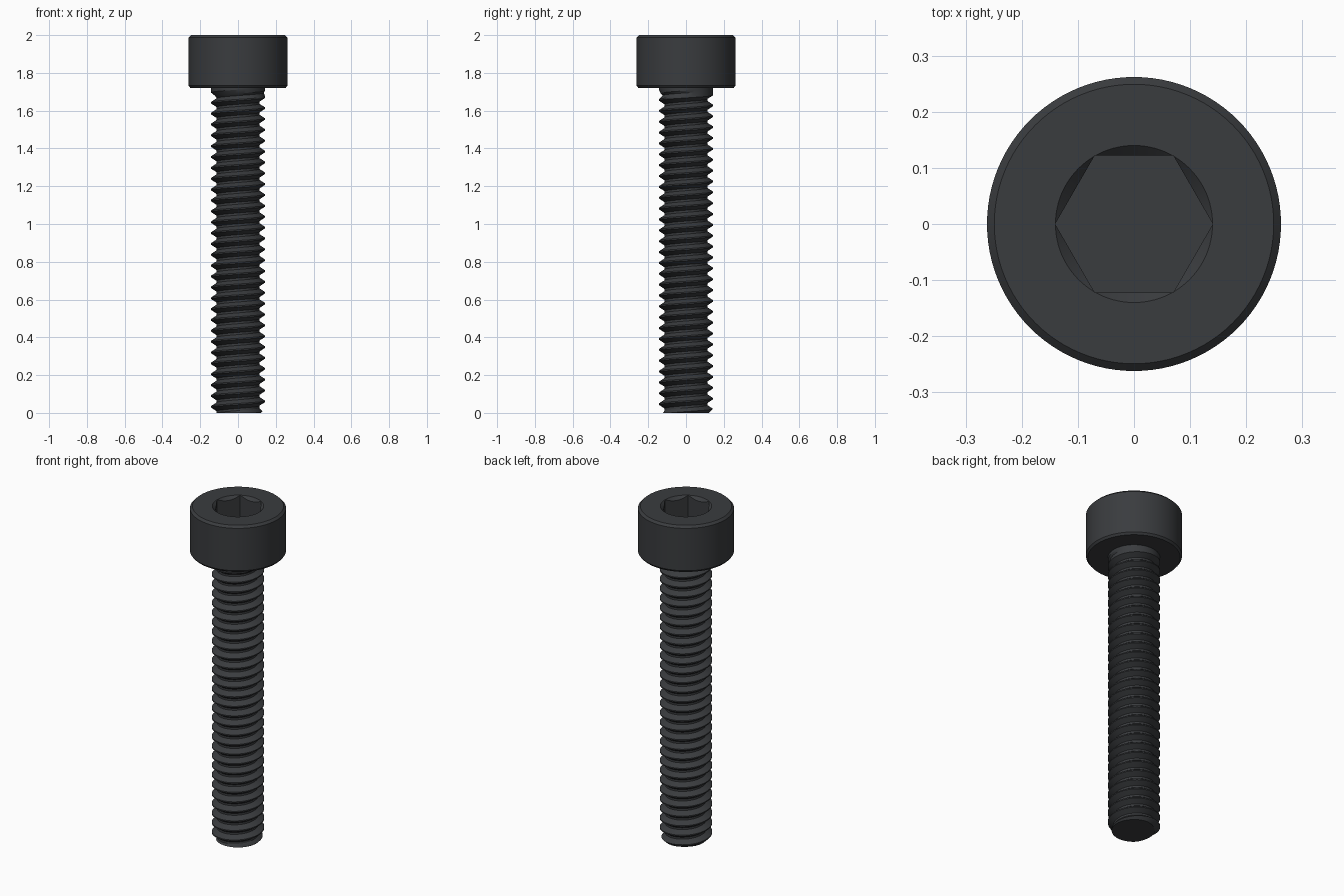
import bpy, bmesh, math

if "Cube" in bpy.data.objects:
    bpy.data.objects.remove(bpy.data.objects["Cube"])

TAU = 2 * math.pi
HEAD_Z, TOP_Z = 1.72, 2.0
PITCH, R_MAJOR, R_MINOR = 0.0575, 0.143, 0.113

mat = bpy.data.materials.new("black_steel")
mat.diffuse_color = (0.042, 0.045, 0.049, 1)
mat.use_nodes = True
mat.node_tree.nodes["Principled BSDF"].inputs["Base Color"].default_value = mat.diffuse_color


def make_object(name, bm):
    bmesh.ops.recalc_face_normals(bm, faces=bm.faces)
    mesh = bpy.data.meshes.new(name)
    bm.to_mesh(mesh)
    bm.free()
    ob = bpy.data.objects.new(name, mesh)
    bpy.context.collection.objects.link(ob)
    mesh.materials.append(mat)
    return ob


def select(ob):
    bpy.ops.object.select_all(action='DESELECT')
    ob.select_set(True)
    bpy.context.view_layer.objects.active = ob


def lathe(name, profile, segs):
    """Closed solid from (radius, z) rings, first corner on +x."""
    bm = bmesh.new()
    rings = [[bm.verts.new((r * math.cos(TAU * j / segs), r * math.sin(TAU * j / segs), z))
              for j in range(segs)] for r, z in profile]
    for a, b in zip(rings, rings[1:]):
        for j in range(segs):
            k = (j + 1) % segs
            bm.faces.new((a[j], a[k], b[k], b[j]))
    bm.faces.new(rings[0][::-1])
    bm.faces.new(rings[-1])
    return make_object(name, bm)


# Cylindrical head with chamfered rims
head = lathe("head", [(0.252, HEAD_Z), (0.262, HEAD_Z + 0.012),
                      (0.262, TOP_Z - 0.013), (0.249, TOP_Z)], 96)

# Hex socket and its conical countersink
cutters = [lathe("socket_cutter", [(0.1405, TOP_Z - 0.14), (0.1405, TOP_Z + 0.05)], 6),
           lathe("countersink_cutter", [(0.05, TOP_Z - 0.09), (0.16, TOP_Z + 0.02)], 96)]
for cutter in cutters:
    cutter.hide_render = True
    mod = head.modifiers.new(cutter.name, 'BOOLEAN')
    mod.operation = 'DIFFERENCE'
    mod.solver = 'EXACT'
    mod.object = cutter
    select(head)
    bpy.ops.object.modifier_apply(modifier=mod.name)
for cutter in cutters:
    bpy.data.objects.remove(cutter)

# Threaded shank: rows follow the helix, clamped flat at both ends
STEPS = [0.0, 0.12, 0.46, 0.66]      # crest, flank, root, flank


def thread_radius(f):
    f %= 1.0
    if f < 0.12:
        t = 1.0
    elif f < 0.46:
        t = (0.46 - f) / 0.34
    elif f < 0.66:
        t = 0.0
    else:
        t = (f - 0.66) / 0.34
    return R_MINOR + (R_MAJOR - R_MINOR) * t


def thread_point(turn, f):
    z = min(max((turn + f) * PITCH, 0.0), HEAD_Z + 0.005)
    r = thread_radius(z / PITCH - turn)
    r = min(r, 0.122 + z)                               # end chamfer
    r = max(r, min(R_MAJOR, R_MAJOR - (1.7 - z)))       # run-out under head
    return (r * math.cos(TAU * turn), r * math.sin(TAU * turn), z)


SEGS = 64
turns = math.ceil(HEAD_Z / PITCH) + 2
fracs = [n + s for n in range(-3, turns) for s in STEPS]
bm = bmesh.new()
rows = [[bm.verts.new(thread_point(j / SEGS, f)) for j in range(SEGS + 1)] for f in fracs]
for a, b in zip(rows, rows[1:]):
    for j in range(SEGS):
        # skip cells flattened by the end clamps
        if b[j].co.z - a[j].co.z + b[j + 1].co.z - a[j + 1].co.z > 1e-6:
            bm.faces.new((a[j], a[j + 1], b[j + 1], b[j]))
bm.faces.new(rows[0][:SEGS][::-1])
bm.faces.new(rows[-1][:SEGS])
bmesh.ops.remove_doubles(bm, verts=bm.verts, dist=1e-5)
bmesh.ops.delete(bm, geom=[v for v in bm.verts if not v.link_faces], context='VERTS')
shank = make_object("threaded_shank", bm)

for ob in (head, shank):
    select(ob)
    bpy.ops.object.shade_smooth_by_angle(angle=math.radians(25))
